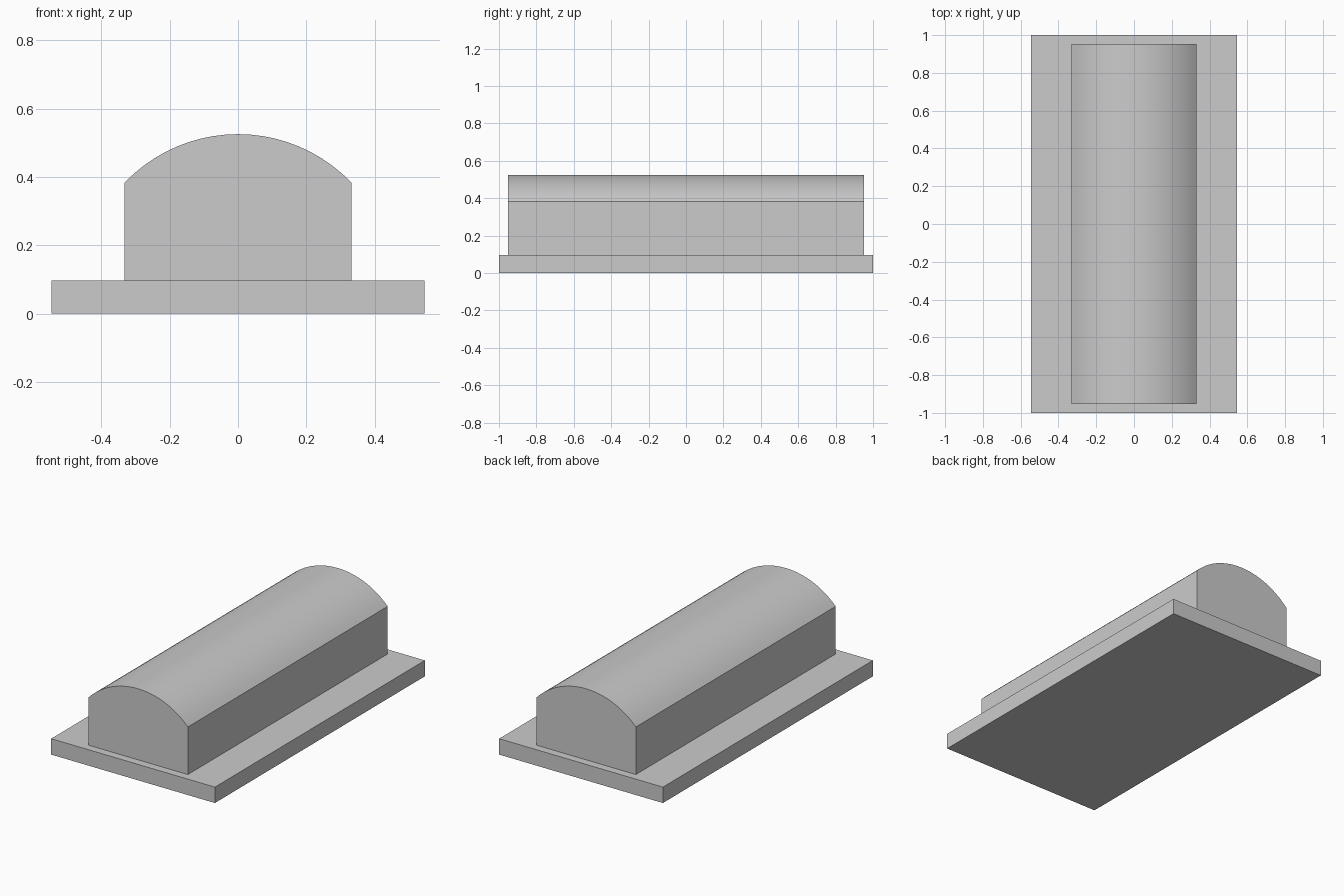
import bpy
import bmesh
from math import asin, sin, cos, radians
from mathutils import Vector

default_cube = bpy.data.objects.get("Cube")
if default_cube:
    bpy.data.objects.remove(default_cube, do_unlink=True)

# Single plain grey
grey = bpy.data.materials.new("light_grey")
grey.use_nodes = True
colour = (0.6, 0.6, 0.6, 1)
grey.diffuse_color = colour
grey.node_tree.nodes["Principled BSDF"].inputs["Base Color"].default_value = colour


def extrude_profile(name, profile, half_length):
    """Extrude an x-z outline along y, centred on the origin."""
    bm = bmesh.new()
    face = bm.faces.new([bm.verts.new((x, -half_length, z)) for x, z in profile])
    result = bmesh.ops.extrude_face_region(bm, geom=[face])
    verts = [g for g in result["geom"] if isinstance(g, bmesh.types.BMVert)]
    bmesh.ops.translate(bm, verts=verts, vec=Vector((0, 2 * half_length, 0)))
    bmesh.ops.recalc_face_normals(bm, faces=bm.faces)
    mesh = bpy.data.meshes.new(name)
    bm.to_mesh(mesh)
    bm.free()
    mesh.materials.append(grey)
    obj = bpy.data.objects.new(name, mesh)
    bpy.context.collection.objects.link(obj)
    return obj


# Flat base slab
base_w, base_h = 0.546, 0.096
extrude_profile("base_plate",
                [(-base_w, 0), (base_w, 0), (base_w, base_h), (-base_w, base_h)], 1.0)

# Straight-sided body with a shallow arched top
half_w, shoulder, crown = 0.332, 0.383, 0.525
rise = crown - shoulder
radius = (half_w ** 2 + rise ** 2) / (2 * rise)
sweep = asin(half_w / radius)
steps = 20
profile = [(-half_w, base_h), (half_w, base_h)]
for i in range(steps + 1):
    a = sweep * (1 - 2 * i / steps)
    profile.append((radius * sin(a), crown - radius + radius * cos(a)))
body = extrude_profile("arched_body", profile, 0.952)

# Smooth arch, sharp shoulders and ends
bpy.ops.object.select_all(action="DESELECT")
body.select_set(True)
bpy.context.view_layer.objects.active = body
bpy.ops.object.shade_smooth_by_angle(angle=radians(30))
